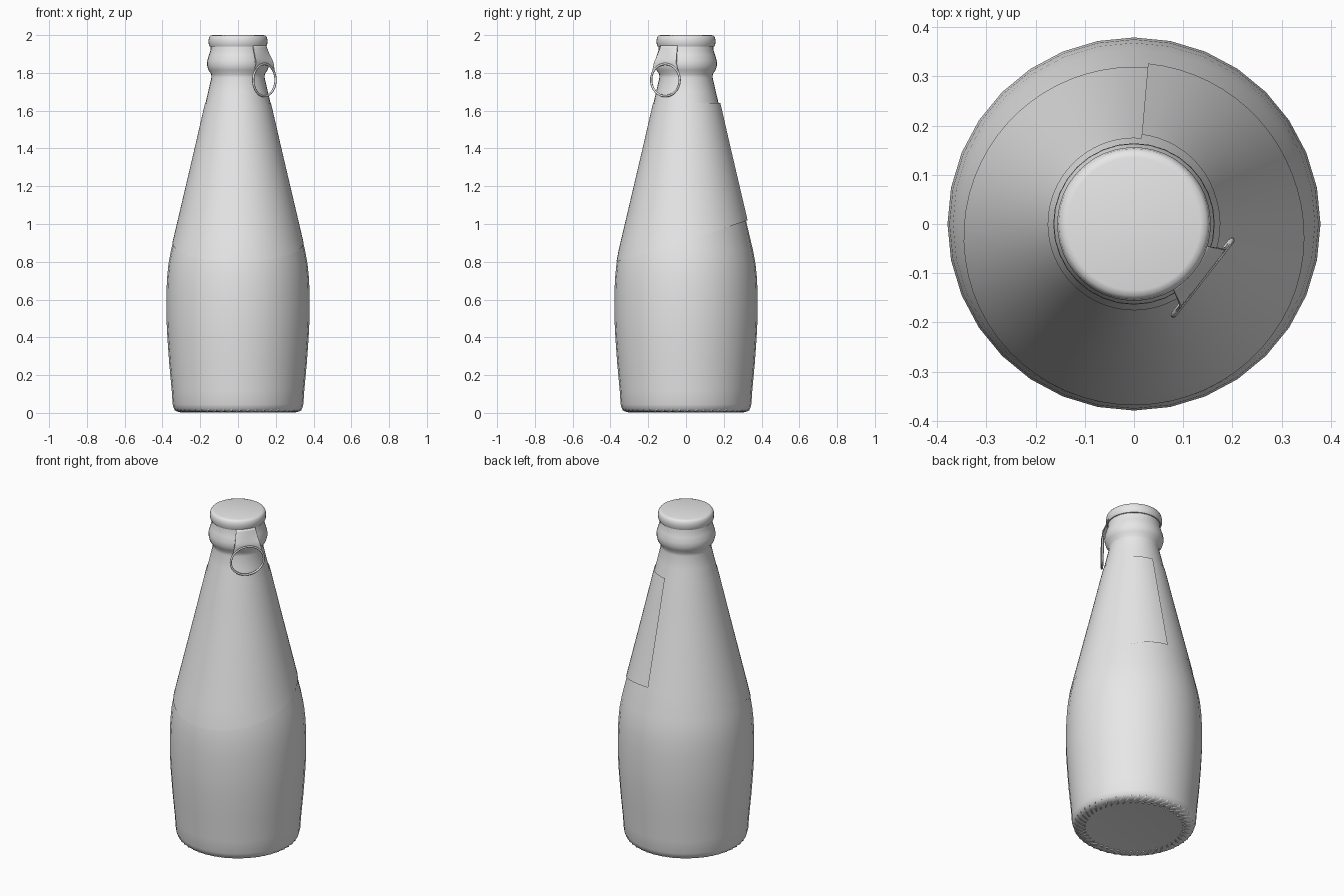
import bpy, bmesh, math
from mathutils import Vector

if "Cube" in bpy.data.objects:
    bpy.data.objects.remove(bpy.data.objects["Cube"])

grey = bpy.data.materials.new("light grey")
grey.diffuse_color = (0.8, 0.8, 0.8, 1)
grey.use_nodes = True
grey.node_tree.nodes["Principled BSDF"].inputs["Base Color"].default_value = grey.diffuse_color


def finish(name, bm, angle=40):
    bmesh.ops.recalc_face_normals(bm, faces=bm.faces)
    me = bpy.data.meshes.new(name)
    bm.to_mesh(me)
    bm.free()
    me.materials.append(grey)
    ob = bpy.data.objects.new(name, me)
    bpy.context.collection.objects.link(ob)
    bpy.ops.object.select_all(action='DESELECT')
    ob.select_set(True)
    bpy.context.view_layer.objects.active = ob
    bpy.ops.object.shade_smooth_by_angle(angle=math.radians(angle))
    return ob


def lathe(name, profile, sides):
    """Revolve (radius, height) pairs around z and close both ends."""
    bm = bmesh.new()
    rings = [[bm.verts.new((r * math.cos(2 * math.pi * i / sides),
                            r * math.sin(2 * math.pi * i / sides), z))
              for i in range(sides)] for r, z in profile]
    for a, b in zip(rings, rings[1:]):
        for i in range(sides):
            j = (i + 1) % sides
            bm.faces.new((a[i], a[j], b[j], b[i]))
    bm.faces.new(rings[0])
    bm.faces.new(rings[-1])
    return finish(name, bm)


def grid(name, rows, angle=40):
    """Open sheet through rows of points."""
    bm = bmesh.new()
    vs = [[bm.verts.new(p) for p in row] for row in rows]
    for a, b in zip(vs, vs[1:]):
        for i in range(len(a) - 1):
            bm.faces.new((a[i], a[i + 1], b[i + 1], b[i]))
    return finish(name, bm, angle)


# Bottle
body = [(0.265, 0.008), (0.30, 0.004), (0.325, 0.008), (0.338, 0.02),
        (0.346, 0.045), (0.351, 0.12), (0.364, 0.26), (0.374, 0.40),
        (0.379, 0.50), (0.379, 0.64), (0.375, 0.72), (0.368, 0.79),
        (0.355, 0.86), (0.322, 1.0), (0.275, 1.2), (0.228, 1.4),
        (0.182, 1.6), (0.158, 1.70), (0.141, 1.775), (0.142, 1.795),
        (0.157, 1.815), (0.164, 1.84), (0.163, 1.865), (0.154, 1.895),
        (0.146, 1.92), (0.144, 1.96)]
lathe("bottle", body, 32)

# Crown cap
lathe("cap", [(0.142, 1.938), (0.150, 1.94), (0.155, 1.952), (0.156, 1.972),
              (0.153, 1.988), (0.146, 1.997), (0.135, 2.0)], 48)

# Slanted grip ridges around the base
bm = bmesh.new()
COUNT = 48
for k in range(COUNT):
    t0 = 2 * math.pi * k / COUNT
    rings = []
    for s in range(6):
        f = s / 5
        r, z = 0.27 + 0.066 * f, 0.007 + 0.012 * f ** 3
        a = t0 + 0.17 * f
        w = 0.003 + 0.006 * math.sin(math.pi * f)
        out = Vector((math.cos(a), math.sin(a), 0))
        side = Vector((-math.sin(a), math.cos(a), 0))
        down = Vector((0, 0, -1))
        c = out * r + Vector((0, 0, z))
        rings.append([bm.verts.new(p) for p in (
            c + side * w, c + side * w * 0.5 + down * 0.006,
            c - side * w * 0.5 + down * 0.006, c - side * w,
            c - down * 0.003)])
    for p, q in zip(rings, rings[1:]):
        for i in range(5):
            j = (i + 1) % 5
            bm.faces.new((p[i], p[j], q[j], q[i]))
    bm.faces.new(rings[0])
    bm.faces.new(rings[-1])
for v in bm.verts:
    v.co.z = max(v.co.z, 0)
finish("base_ridges", bm, 60)


def body_radius(z):
    for (r0, z0), (r1, z1) in zip(body, body[1:]):
        if z0 <= z <= z1:
            return r0 + (r1 - r0) * (z - z0) / (z1 - z0)
    return body[-1][0]


# Wrapped paper label: lower edge dips at the front, one end lifts at the seam
rows = []
for k in range(15):
    f = k / 14
    row = []
    for i in range(65):
        a = math.radians(85) - 2 * math.pi * i / 64
        low = 0.91 + 0.11 * math.sin(a)
        z = low + (1.64 - low) * f
        lift = 0.002 + 0.008 * max(0, 1 - i / 12)
        r = body_radius(z) + lift
        row.append((r * math.cos(a), r * math.sin(a), z))
    rows.append(row)
grid("label", rows)

# Pull tab, hanging at the front right
A = math.radians(-38)
OUT = Vector((math.cos(A), math.sin(A), 0))
ALONG = Vector((-math.sin(A), math.cos(A), 0))
CZ, RX, RZ = 1.762, 0.096, 0.085


def tab_point(s, z):
    """Flat at the ring, curved around the cap at the top."""
    f = min(max((z - 1.86) / 0.085, 0), 1)
    d = 0.177 * (1 - f) + math.sqrt(0.153 ** 2 - min(abs(s), 0.1) ** 2) * f
    return OUT * d + ALONG * s + Vector((0, 0, z))


rows = []
for k in range(9):
    f = k / 8
    row = []
    for i in range(33):
        u = i / 16 - 1
        ang = math.pi / 2 * (1 - u)
        inner = (RX * math.cos(ang), CZ + RZ * math.sin(ang))
        if abs(u) < 0.45:
            outer = (0.056 * u / 0.45, 1.945)
        else:
            g = (abs(u) - 0.45) / 0.55
            outer = (math.copysign(0.056 + 0.046 * g ** 1.3, u),
                     1.945 - (1.945 - CZ) * g)
        row.append(tab_point(inner[0] + (outer[0] - inner[0]) * f,
                             inner[1] + (outer[1] - inner[1]) * f))
    rows.append(row)
tab = grid("pull_tab", rows)
mod = tab.modifiers.new("thickness", 'SOLIDIFY')
mod.thickness = 0.005
mod.offset = 0

# Pull ring
bm = bmesh.new()
rings = []
for i in range(40):
    a = 2 * math.pi * i / 40
    ring = []
    for j in range(8):
        b = 2 * math.pi * j / 8
        m = 0.006 * math.cos(b)
        ring.append(bm.verts.new(OUT * (0.177 + 0.006 * math.sin(b))
                                 + ALONG * (RX + m) * math.cos(a)
                                 + Vector((0, 0, CZ + (RZ + m) * math.sin(a)))))
    rings.append(ring)
for i in range(40):
    p, q = rings[i], rings[(i + 1) % 40]
    for j in range(8):
        n = (j + 1) % 8
        bm.faces.new((p[j], p[n], q[n], q[j]))
finish("pull_ring", bm, 60)
